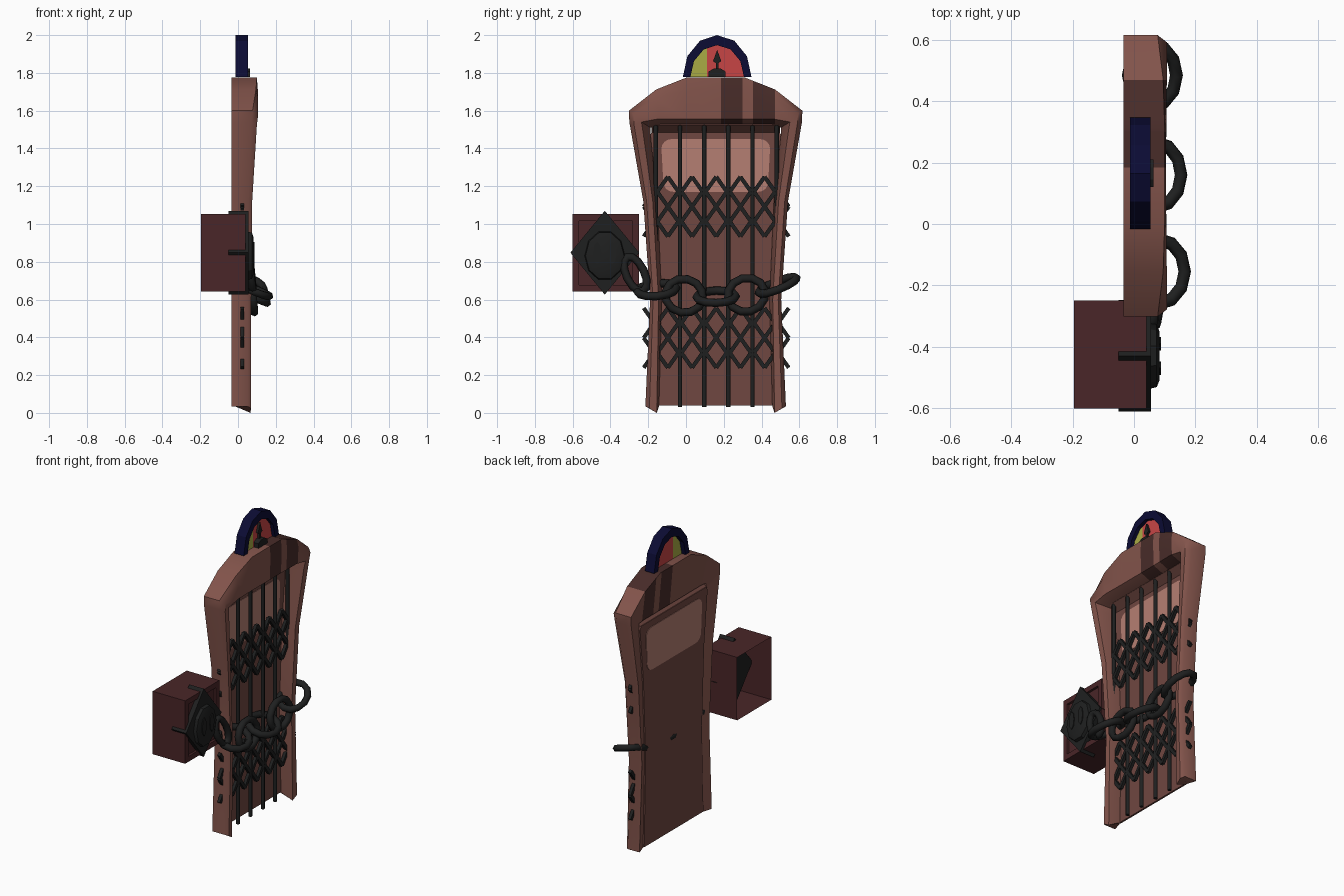
import bpy, bmesh, math
from mathutils import Vector as V

if "Cube" in bpy.data.objects:
    bpy.data.objects.remove(bpy.data.objects["Cube"])


def mat(name, r, g, b):
    m = bpy.data.materials.new(name)
    m.diffuse_color = (r, g, b, 1)
    m.use_nodes = True
    m.node_tree.nodes["Principled BSDF"].inputs["Base Color"].default_value = m.diffuse_color
    return m


BROWN = mat("brown_wood", .225, .088, .07)
PANEL = mat("panel_brown", .16, .063, .052)
STAIN = mat("dark_stain", .065, .025, .022)
IRON = mat("black_iron", .0135, .0142, .0142)
BOX = mat("lock_maroon", .067, .019, .021)
NAVY = mat("navy", .0035, .0035, .034)
RED = mat("dial_red", .57, .06, .06)
YELLOW = mat("dial_yellow", .40, .41, .06)
PANE = mat("window_pink", .46, .21, .17)


def finish(bm, name, mats, smooth=None):
    bmesh.ops.recalc_face_normals(bm, faces=bm.faces[:])
    me = bpy.data.meshes.new(name)
    bm.to_mesh(me)
    bm.free()
    for m in mats:
        me.materials.append(m)
    ob = bpy.data.objects.new(name, me)
    bpy.context.collection.objects.link(ob)
    if smooth:
        bpy.context.view_layer.objects.active = ob
        ob.select_set(True)
        bpy.ops.object.shade_smooth_by_angle(angle=math.radians(smooth))
        ob.select_set(False)
    return ob


def loft(rings, cyclic=False, caps=(True, True)):
    """Skin closed sections placed along a path."""
    bm = bmesh.new()
    vs = [[bm.verts.new(p) for p in r] for r in rings]
    n, k = len(vs), len(vs[0])
    for i in range(n if cyclic else n - 1):
        a, b = vs[i], vs[(i + 1) % n]
        for j in range(k):
            bm.faces.new((a[j], a[(j + 1) % k], b[(j + 1) % k], b[j]))
    if not cyclic:
        for cap, ring in zip(caps, (vs[0], vs[-1])):
            if cap:
                bm.faces.new(ring)
    return bm


def prisms(polys, x0, x1):
    """Extrude outlines in the y-z plane from x0 to x1."""
    bm = bmesh.new()
    for poly in polys:
        a = [bm.verts.new((x0, y, z)) for y, z in poly]
        b = [bm.verts.new((x1, y, z)) for y, z in poly]
        bm.faces.new(a)
        bm.faces.new(b)
        k = len(a)
        for j in range(k):
            bm.faces.new((a[j], a[(j + 1) % k], b[(j + 1) % k], b[j]))
    return bm


def cut(bm, y):
    bmesh.ops.bisect_plane(bm, geom=bm.verts[:] + bm.edges[:] + bm.faces[:],
                           plane_co=(0, y, 0), plane_no=(0, 1, 0))


def oval(cy, cz, a, b, n, start=0.0, sweep=2 * math.pi, closed=True):
    m = n if closed else n + 1
    return [(cy + a * math.cos(start + sweep * i / n),
             cz + b * math.sin(start + sweep * i / n)) for i in range(m)]


# door frame: outer, inner front, inner back (half width, z), front x, edge bevel
YC = .157
half = [((.372, .035), (.312, .0), (.30, .035), .07, .02),
        ((.347, .60), (.302, .60), (.285, .60), .07, .02),
        ((.383, 1.12), (.333, 1.12), (.308, 1.12), .075, .02),
        ((.457, 1.54), (.385, 1.49), (.345, 1.47), .10, .03),
        ((.459, 1.60), (.393, 1.54), (.345, 1.51), .107, .03),
        ((.315, 1.712), (.30, 1.557), (.29, 1.515), .107, .012),
        ((.155, 1.775), (.155, 1.557), (.15, 1.515), .105, .005)]


def section(s, side):
    o, f, b, xf, bev = s
    mid = (o[0] * .65 + f[0] * .35, o[1] * .7 + f[1] * .3)
    pts = [(-.035, o), (xf - bev, o), (xf, mid), (xf - .005, f), (.0, b), (-.012, b)]
    return [(x, YC + side * h, z) for x, (h, z) in pts]


bm = loft([section(s, -1) for s in half] + [section(s, 1) for s in reversed(half)])
for y in (.185, .30, .355, .47):
    cut(bm, y)
for f in bm.faces:
    c = f.calc_center_median()
    top = c.z > 1.70 and f.normal.z > .5 and .185 < c.y < .47
    if top or (c.z > 1.53 and (.185 < c.y < .30 or .355 < c.y < .47)):
        f.material_index = 1
finish(bm, "door_frame", [BROWN, STAIN], 50)

# door panel with a sloping top lip, and window pane
edge = [(.305, .04), (.29, .60), (.312, 1.12), (.348, 1.47), (.335, 1.492)]
outline = [(YC - h, z) for h, z in edge] + [(YC + h, z) for h, z in reversed(edge)]
finish(prisms([outline], -.022, -.01), "door_panel", [PANEL])
lip = [(-.022, 1.488), (-.012, 1.483), (.036, 1.524), (.03, 1.532)]
finish(loft([[(x, YC + s * .34, z) for x, z in lip] for s in (-1, 1)]), "panel_lip", [PANEL])
pane = []
for cy, cz, a0 in ((.39, 1.40, 0), (-.075, 1.40, 90), (-.065, 1.22, 180), (.38, 1.22, 270)):
    pane += oval(cy, cz, .055, .05, 4, math.radians(a0), math.pi / 2, False)
finish(prisms([pane], -.025, -.007), "window_pane", [PANE])

# gate bars
STEP = .128
bars = [-.16 + STEP * i for i in range(6)]
for y in bars:
    finish(loft([[(.022 + .013 * math.cos(t), y + .013 * math.sin(t), z)
                  for t in [math.pi * k / 3 for k in range(6)]]
                 for z in (.03, 1.533)]), "gate_bar", [IRON], 70)

# scissor lattice: mirrored zigzag strips around every bar
for top in (.555, 1.25):
    strips = []
    for y in bars:
        for s in (-1, 1):
            for i in range(4):
                p = V((y + s * (STEP / 2 if i % 2 == 0 else .008), top - i * .079))
                q = V((y + s * (.008 if i % 2 == 0 else STEP / 2), top - (i + 1) * .079))
                d = (q - p).normalized()
                n = V((-d.y, d.x)) * .0105
                strips.append([tuple(v) for v in (p + n, q + n, q - n, p - n)])
    finish(prisms(strips, .012, .032), "gate_lattice", [IRON])


# chain links
def link(c, u, v, a, b, r=.022):
    c, u, v = V(c), V(u).normalized(), V(v).normalized()
    n = u.cross(v).normalized()
    rings = []
    for i in range(12):
        t = 2 * math.pi * i / 12
        rings.append([c + u * (a + r * math.cos(p)) * math.cos(t)
                      + v * (b + r * math.cos(p)) * math.sin(t) + n * r * math.sin(p)
                      for p in [math.pi * k / 3 for k in range(6)]])
    finish(loft(rings, cyclic=True), "chain_link", [IRON], 65)


link((.07, -.268, .735), (.1, .42, -.9), (0, .9, .42), .10, .048)
link((.08, -.155, .652), (0, 1, .08), (1, 0, -.4), .105, .092)
link((.078, -.01, .62), (0, 1, -.2), (-.1, .2, 1), .10, .09)
link((.072, .16, .615), (0, 1, .02), (1, 0, -.4), .105, .088)
link((.078, .32, .625), (0, 1, .25), (-.1, -.25, 1), .10, .09)
link((.06, .485, .675), (0, 1, .38), (1, 0, -.3), .108, .082)

# lock box: open back, raised rim round the sunken front
LY, LZ = -.425, .847


def square(x, h, k):
    return [(x, LY + sy * h, LZ + sz * k) for sy, sz in ((-1, -1), (1, -1), (1, 1), (-1, 1))]


finish(loft([square(-.195, .176, .205), square(.04, .176, .205),
             square(.04, .142, .17), square(.025, .142, .17)],
            caps=(False, True)), "lock_box", [BOX])

# diamond plate and round boss with two lugs
KY = -.43
finish(prisms([oval(KY, .848, .182, .222, 4)], -.05, .055), "lock_plate", [IRON])
boss = [[(x, y, z) for y, z in oval(KY, .832, a, b, 10)]
        for x, a, b in ((.05, .108, .135), (.074, .102, .128), (.083, .08, .10))]
finish(loft(boss), "lock_boss", [IRON], 30)
for s in (-1, 1):
    finish(prisms([oval(KY + s * .04, .845, .022, .06, 8)], .07, .088), "lock_lug", [IRON])

# floor dial: navy arch, red and yellow face, needle
DY, DZ = .165, 1.777
arch = []
for (y0, z0), (y1, z1) in zip(oval(DY, DZ, .182, .223, 6, 0, math.pi, False),
                              oval(DY, DZ, .142, .17, 6, 0, math.pi, False)):
    arch.append([(-.013, y0, z0), (.053, y0, z0), (.053, y1, z1), (-.013, y1, z1)])
finish(loft(arch), "dial_arch", [NAVY])
bm = prisms([oval(DY, DZ, .144, .172, 6, 0, math.pi, False)], .015, .03)
cut(bm, .112)
for f in bm.faces:
    f.material_index = int(f.calc_center_median().y < .112)
finish(bm, "dial_face", [RED, YELLOW])
needle = [(-.008, .03), (-.006, .075), (-.022, .085), (0, .145),
          (.022, .085), (.006, .075), (.008, .03)]
finish(prisms([[(DY + y, DZ + z) for y, z in needle]], .03, .045), "dial_needle", [IRON])
hub = [(-.045, 0), (.045, 0), (.045, .03), (.02, .045), (-.02, .045), (-.045, .03)]
finish(prisms([[(DY + y, DZ + z) for y, z in hub]], .03, .064), "dial_hub", [IRON])
